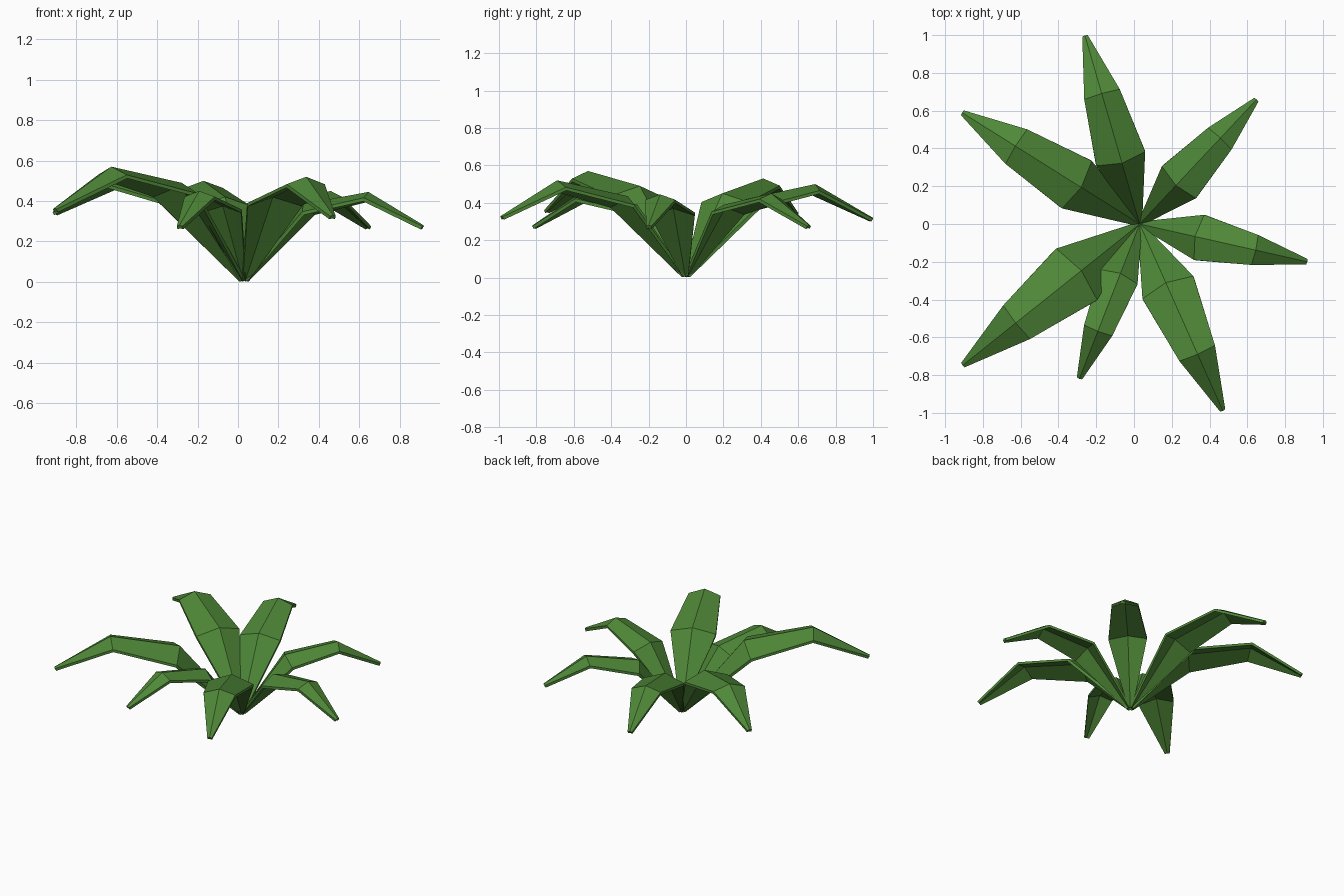
import bpy, bmesh, math
from mathutils import Vector

if "Cube" in bpy.data.objects:
    bpy.data.objects.remove(bpy.data.objects["Cube"])

green = bpy.data.materials.new("leaf green")
green.diffuse_color = (0.078, 0.245, 0.039, 1)
green.use_nodes = True
green.node_tree.nodes["Principled BSDF"].inputs["Base Color"].default_value = green.diffuse_color

BASE = Vector((0.03, 0, 0))
THICK = 0.018


def leaf(name, azimuth, ridge, widths):
    """Bent, roof-shaped leaf: ridge is (distance, height) at each joint."""
    a = math.radians(azimuth)
    out = Vector((math.cos(a), math.sin(a), 0))
    side = Vector((-out.y, out.x, 0))
    pts = [BASE + out * r + Vector((0, 0, z)) for r, z in ridge]
    bm = bmesh.new()
    rings = []
    for i, (p, w) in enumerate(zip(pts, widths)):
        # tangent bisects the neighbouring segments
        t = Vector()
        if i > 0:
            t += (p - pts[i - 1]).normalized()
        if i < len(pts) - 1:
            t += (pts[i + 1] - p).normalized()
        n = t.normalized().cross(side).normalized()
        drop = w * 0.18
        top = [p - side * w / 2 - n * drop, p, p + side * w / 2 - n * drop]
        ring = top + [v - n * THICK for v in reversed(top)]
        rings.append([bm.verts.new(v) for v in ring])
    # skin between joints
    for r0, r1 in zip(rings, rings[1:]):
        for k in range(6):
            m = (k + 1) % 6
            bm.faces.new((r0[k], r0[m], r1[m], r1[k]))
    # end caps
    for r in (rings[0], rings[-1]):
        bm.faces.new((r[0], r[1], r[4], r[5]))
        bm.faces.new((r[1], r[2], r[3], r[4]))
    bmesh.ops.recalc_face_normals(bm, faces=bm.faces)
    me = bpy.data.meshes.new(name)
    bm.to_mesh(me)
    bm.free()
    me.materials.append(green)
    ob = bpy.data.objects.new(name, me)
    bpy.context.collection.objects.link(ob)


# name, azimuth, joint 1, joint 2, tip, width at joint 1 and 2
LEAVES = [
    ("back_leaf", 106.2, (.335, .42), (.72, .50), (1.04, .32), .27, .196),
    ("back_right_leaf", 46.8, (.28, .39), (.625, .45), (.905, .28), .247, .17),
    ("back_left_leaf", 147.9, (.365, .45), (.777, .53), (1.11, .35), .297, .216),
    ("right_leaf", -12.7, (.30, .385), (.63, .445), (.91, .28), .245, .163),
    ("front_right_leaf", -66, (.34, .435), (.755, .52), (1.083, .33), .295, .206),
    ("front_left_leaf", 218.6, (.395, .49), (.84, .57), (1.20, .365), .348, .228),
    ("front_leaf", 248.7, (.28, .39), (.61, .45), (.88, .28), .21, .16),
]
for name, az, j1, j2, tip, w1, w2 in LEAVES:
    leaf(name, az, [(0, .017), j1, j2, tip], [.03, w1, w2, .03])
